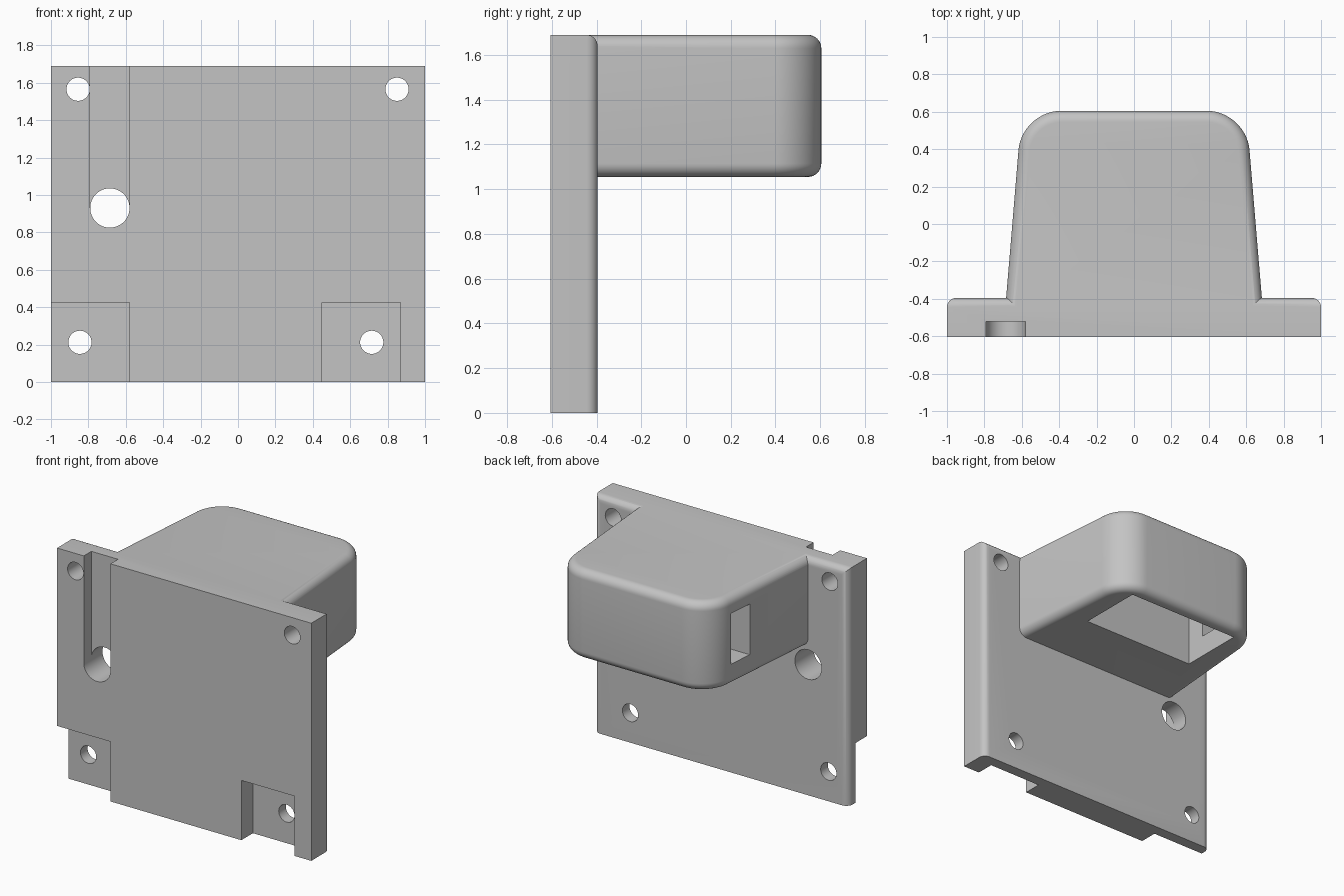
import bpy, bmesh, math
from mathutils import Matrix

default = bpy.data.objects.get("Cube")
if default:
    bpy.data.objects.remove(default, do_unlink=True)

HEIGHT = 1.69
FRONT, PLATE_BACK, BACK = -0.605, -0.395, 0.605

grey = bpy.data.materials.new("plain grey")
grey.use_nodes = True
colour = (0.55, 0.55, 0.55, 1)
grey.diffuse_color = colour
grey.node_tree.nodes["Principled BSDF"].inputs["Base Color"].default_value = colour


def add_object(name, bm):
    bmesh.ops.recalc_face_normals(bm, faces=bm.faces[:])
    mesh = bpy.data.meshes.new(name)
    bm.to_mesh(mesh)
    bm.free()
    mesh.materials.append(grey)
    obj = bpy.data.objects.new(name, mesh)
    bpy.context.collection.objects.link(obj)
    return obj


def block(x0, x1, y0, y1, z0, z1):
    bm = bmesh.new()
    bmesh.ops.create_cube(bm, size=1)
    bmesh.ops.scale(bm, vec=(x1 - x0, y1 - y0, z1 - z0), verts=bm.verts[:])
    bmesh.ops.translate(bm, vec=((x0 + x1) / 2, (y0 + y1) / 2, (z0 + z1) / 2), verts=bm.verts[:])
    return bm


def round_edges(bm, rule, radius, segments):
    edges = [e for e in bm.edges if rule(*(v.co for v in e.verts))]
    bmesh.ops.bevel(bm, geom=edges, offset=radius, segments=segments,
                    profile=0.5, affect='EDGES', clamp_overlap=True)


def hole(x, z, radius):
    bm = bmesh.new()
    bmesh.ops.create_cone(bm, cap_ends=True, segments=48, radius1=radius, radius2=radius, depth=0.6,
                          matrix=Matrix.Translation((x, -0.5, z)) @ Matrix.Rotation(math.pi / 2, 4, 'X'))
    return bm


def combine(target, other, operation):
    other.hide_render = True
    mod = target.modifiers.new(operation.title(), 'BOOLEAN')
    mod.operation, mod.solver, mod.object = operation, 'EXACT', other
    bpy.context.view_layer.objects.active = target
    bpy.ops.object.modifier_apply(modifier=mod.name)
    bpy.data.objects.remove(other, do_unlink=True)


# Mounting plate, rounded along the back of its sides and top
bm = block(-1, 1, FRONT, PLATE_BACK, 0, HEIGHT)
round_edges(bm, lambda a, b: min(a.y, b.y) > PLATE_BACK - 0.01 and a.z + b.z > 0.1, 0.05, 8)
bracket = add_object("mounting_bracket", bm)

# Tapered housing behind the plate
bm = bmesh.new()
outline = [(-0.689, -0.46), (0.689, -0.46), (0.6, BACK), (-0.6, BACK)]
base = bm.faces.new([bm.verts.new((x, y, 1.055)) for x, y in outline])
side = bmesh.ops.extrude_face_region(bm, geom=[base])["geom"]
bmesh.ops.translate(bm, vec=(0, 0, HEIGHT - 1.055),
                    verts=[g for g in side if isinstance(g, bmesh.types.BMVert)])
bmesh.ops.recalc_face_normals(bm, faces=bm.faces[:])
round_edges(bm, lambda a, b: abs(a.z - b.z) > 0.1 and a.y > 0, 0.21, 14)
round_edges(bm, lambda a, b: abs(a.z - b.z) < 0.01 and max(a.y, b.y) > -0.4, 0.06, 8)
combine(bracket, add_object("housing", bm), 'UNION')

# Front pockets, cable slot, housing cavity and side window
cuts = [
    block(-1.1, -0.58, -0.8, -0.475, -0.1, 0.425),
    block(0.45, 0.87, -0.8, -0.475, -0.1, 0.425),
    block(-0.79, -0.58, -0.8, -0.52, 0.93, 1.9),
    block(-0.45, 0.45, 0.045, 0.52, 0.9, 1.6),
    block(-0.8, -0.4, 0.19, 0.38, 1.21, 1.57),
    hole(-0.685, 0.93, 0.105),
]
# Screw holes
cuts += [hole(x, z, 0.062) for x, z in
         [(-0.855, 1.565), (0.85, 1.565), (-0.845, 0.212), (0.715, 0.212)]]
for cut in cuts:
    combine(bracket, add_object("cutter", cut), 'DIFFERENCE')

bpy.ops.object.select_all(action='DESELECT')
bracket.select_set(True)
bpy.context.view_layer.objects.active = bracket
bpy.ops.object.shade_smooth_by_angle(angle=math.radians(30))
